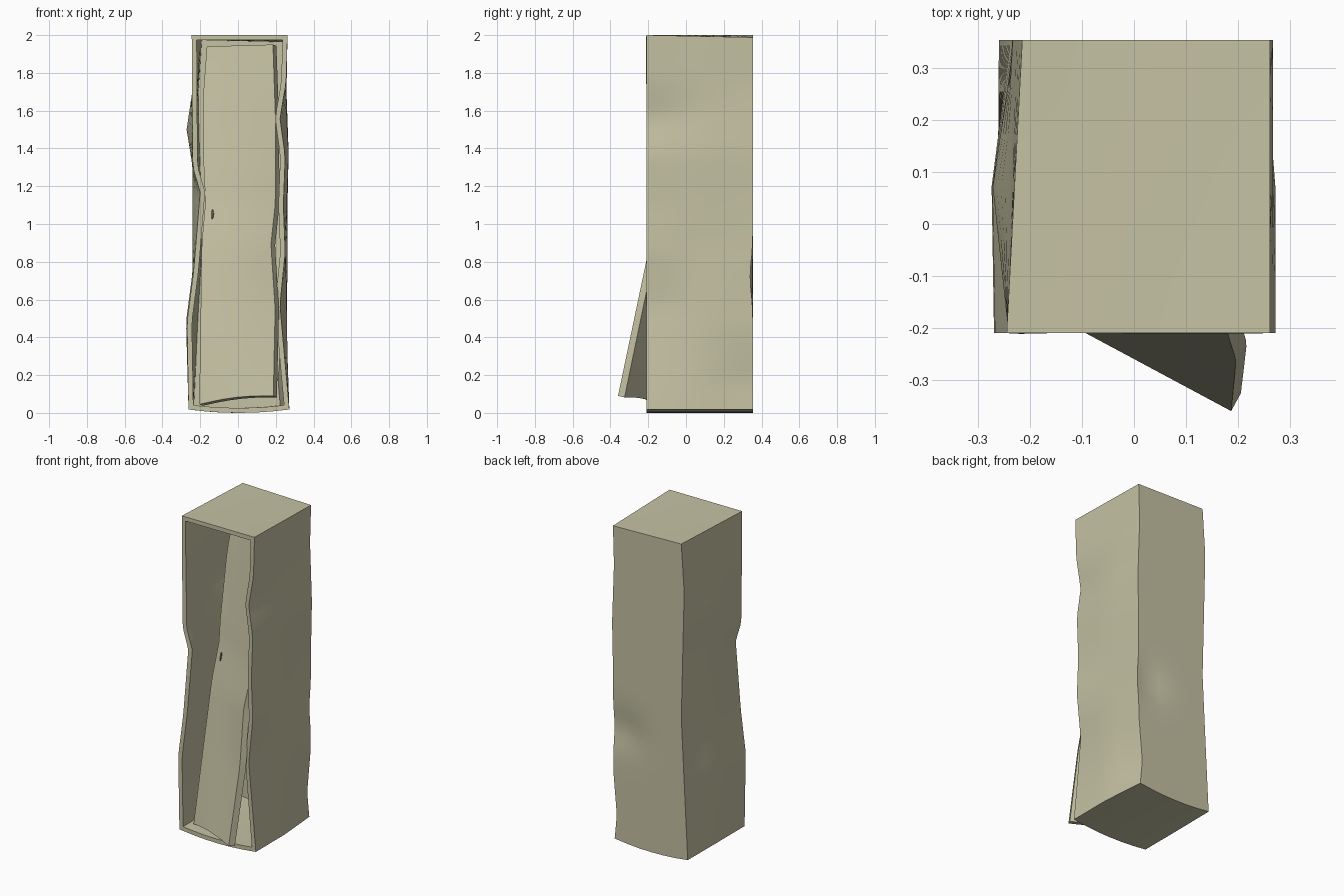
import bpy, bmesh, math
from mathutils import Vector

if "Cube" in bpy.data.objects:
    bpy.data.objects.remove(bpy.data.objects["Cube"])


def material(name, rgb):
    m = bpy.data.materials.new(name)
    m.diffuse_color = (*rgb, 1)
    m.use_nodes = True
    m.node_tree.nodes["Principled BSDF"].inputs["Base Color"].default_value = m.diffuse_color
    return m


paint = material("faded khaki paint", (0.56, 0.54, 0.37))
dark = material("dark handle", (0.12, 0.115, 0.085))


def lerp(a, b, t):
    return a + (b - a) * t


def profile(pts, z):
    """Piecewise linear value at height z; pts run from top to bottom."""
    for (z1, a), (z0, b) in zip(pts, pts[1:]):
        if z >= z0:
            return lerp(b, a, min(1, (z - z0) / (z1 - z0)))
    return pts[-1][1]


def add_grid(bm, fn, nu, nv):
    vs = [[bm.verts.new(fn(i / nu, j / nv)) for j in range(nv + 1)] for i in range(nu + 1)]
    for i in range(nu):
        for j in range(nv):
            bm.faces.new((vs[i][j], vs[i + 1][j], vs[i + 1][j + 1], vs[i][j + 1]))


def finish(name, bm, mat, thickness=0):
    me = bpy.data.meshes.new(name)
    bm.to_mesh(me)
    bm.free()
    ob = bpy.data.objects.new(name, me)
    bpy.context.collection.objects.link(ob)
    me.materials.append(mat)
    bpy.ops.object.select_all(action='DESELECT')
    bpy.context.view_layer.objects.active = ob
    ob.select_set(True)
    if thickness:
        s = ob.modifiers.new("wall", 'SOLIDIFY')
        s.thickness = thickness
        s.offset = -1
        s.use_even_offset = True
        bpy.ops.object.modifier_apply(modifier=s.name)
    bpy.ops.object.shade_smooth_by_angle(angle=math.radians(35))
    return ob


# Dented side outlines at the front, middle and back: (height, x)
left = [[(2, -.245), (1.3, -.24), (1.17, -.2), (.75, -.235), (.48, -.27), (0, -.262)],
        [(2, -.23), (1.75, -.235), (1.5, -.272), (1.3, -.24), (.75, -.24), (.48, -.275), (0, -.262)],
        [(2, -.215), (1.7, -.235), (.9, -.215), (0, -.26)]]
right = [[(2, .262), (1.75, .255), (1.56, .222), (1.36, .25), (1.1, .24), (.85, .25), (.57, .222), (0, .272)],
         [(2, .262), (1.6, .255), (1.38, .268), (.9, .252), (.3, .262), (0, .272)],
         [(2, .262), (1.75, .255), (1.38, .268), (1.1, .262), (.45, .26), (.16, .235), (0, .25)]]


def across(side, v, z):
    a, b, c = (profile(p, z) for p in side)
    return lerp(a, b, v * 2) if v < .5 else lerp(b, c, v * 2 - 1)


def body(u, v, w):
    z = 2 * w
    x = lerp(across(left, v, z), across(right, v, z), u)
    y = lerp(-.21, .354, v)
    # dent in the back panel, sagging floor, slightly dipped roof edges
    y -= .025 * v * math.exp(-((u - .85) / .2) ** 2 - ((z - .72) / .12) ** 2)
    z += (1 - w) ** 8 * .018 * (2 * u - 1) ** 2
    z -= w ** 8 * .012 * u * v
    return Vector((x, y, z))


# Open-fronted locker shell
bm = bmesh.new()
NZ = 36
add_grid(bm, lambda v, w: body(0, v, w), 6, NZ)
add_grid(bm, lambda v, w: body(1, v, w), 6, NZ)
add_grid(bm, lambda u, w: body(u, 1, w), 6, NZ)
add_grid(bm, lambda u, v: body(u, v, 0), 6, 6)
add_grid(bm, lambda u, v: body(u, v, 1), 6, 6)
bmesh.ops.remove_doubles(bm, verts=bm.verts, dist=.0005)
bmesh.ops.recalc_face_normals(bm, faces=bm.faces)
top = max(bm.faces, key=lambda f: f.calc_center_median().z)
if top.normal.z < 0:
    bmesh.ops.reverse_faces(bm, faces=bm.faces)
finish("locker_body", bm, paint, .026)

# Fallen door leaning inside, lower right corner sticking out
TL, TR = Vector((-.165, .21, 1.94)), Vector((.185, .03, 1.95))
BL, BR = Vector((-.205, -.15, .045)), Vector((.187, -.36, .09))
door_left = [(1, 0), (.85, -.015), (.62, 0), (.58, .012), (.45, -.005), (0, 0)]
door_right = [(1, 0), (.8, .012), (.55, .012), (.43, -.012), (.25, .01), (0, 0)]
normal = (BR - BL).cross(TL - BL).normalized()


def door(u, v):
    p = lerp(lerp(BL, BR, u), lerp(TL, TR, u), v)
    p.x += lerp(profile(door_left, v), profile(door_right, v), u)
    p.z += .015 * (1 - v) ** 8 * math.sin(math.pi * u)
    return p - normal * .012 * math.sin(math.pi * u) * math.sin(math.pi * v)


bm = bmesh.new()
add_grid(bm, door, 6, 30)
bmesh.ops.recalc_face_normals(bm, faces=bm.faces)
bm.faces.ensure_lookup_table()
if bm.faces[0].normal.y > 0:
    bmesh.ops.reverse_faces(bm, faces=bm.faces)
finish("leaning_door", bm, paint, .04)

# Small oval handle plate on the door
c = door(.11, .53)
ax, up = (BR - BL).normalized(), (TL - BL).normalized()
bm = bmesh.new()
ring = [c + normal * .004 + ax * .008 * math.cos(a) + up * .026 * math.sin(a)
        for a in (math.tau * k / 10 for k in range(10))]
face = bm.faces.new([bm.verts.new(p) for p in ring])
ext = bmesh.ops.extrude_face_region(bm, geom=[face])
bmesh.ops.translate(bm, vec=-normal * .008,
                    verts=[g for g in ext["geom"] if isinstance(g, bmesh.types.BMVert)])
bmesh.ops.recalc_face_normals(bm, faces=bm.faces)
finish("door_handle_plate", bm, dark)
